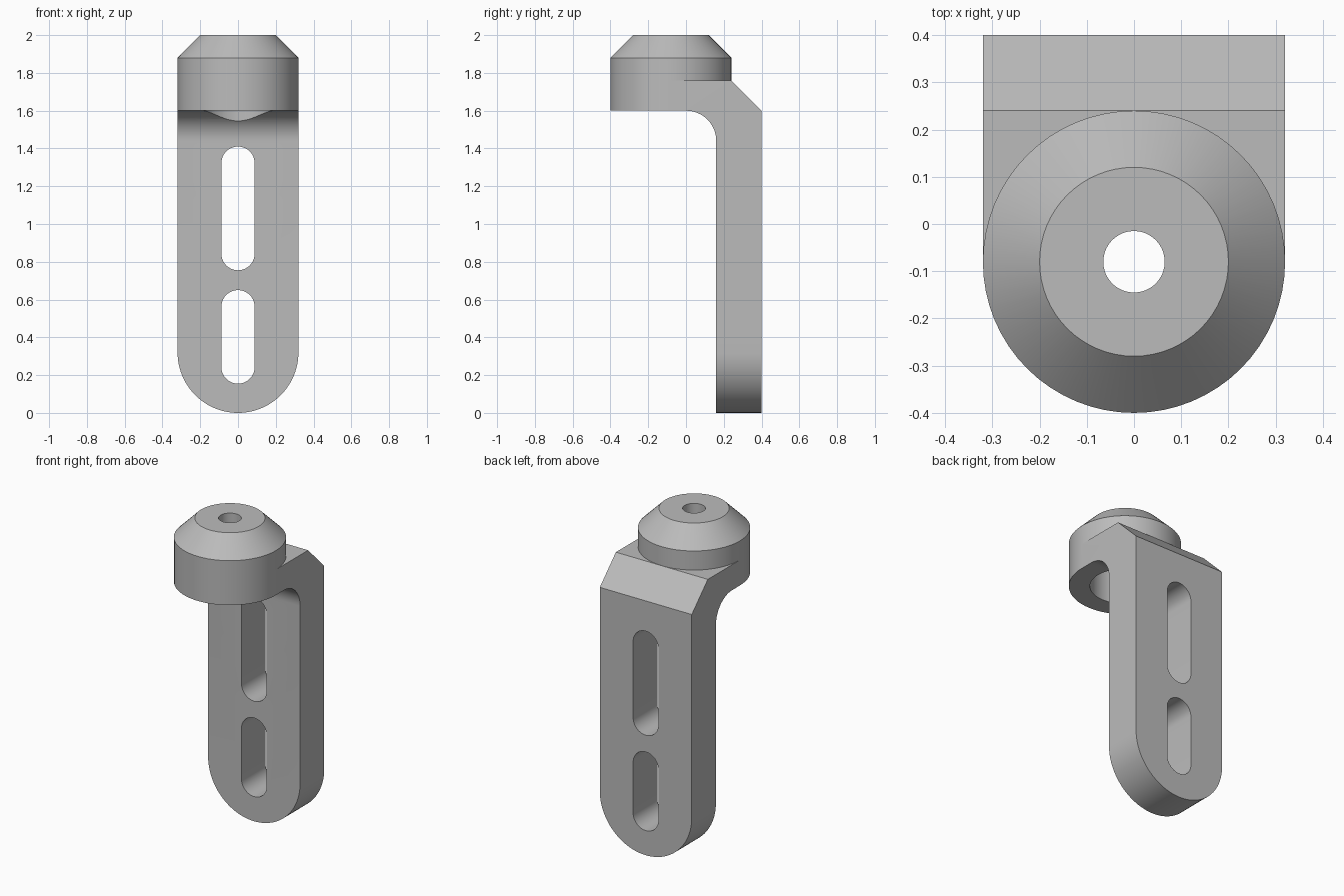
import bpy, bmesh
from math import sin, cos, pi, radians
from mathutils import Matrix, Vector

if "Cube" in bpy.data.objects:
    bpy.data.objects.remove(bpy.data.objects["Cube"])

HEAD_Y = -0.08
HALF = 0.32

grey = bpy.data.materials.new("plain grey")
grey.use_nodes = True
grey.diffuse_color = (0.5, 0.5, 0.5, 1)
grey.node_tree.nodes["Principled BSDF"].inputs["Base Color"].default_value = (0.5, 0.5, 0.5, 1)


def finish(name, bm):
    bmesh.ops.recalc_face_normals(bm, faces=bm.faces)
    mesh = bpy.data.meshes.new(name)
    bm.to_mesh(mesh)
    bm.free()
    mesh.materials.append(grey)
    obj = bpy.data.objects.new(name, mesh)
    bpy.context.collection.objects.link(obj)
    return obj


def prism(name, points, sweep):
    """Extrude a closed outline of 3D points along a vector."""
    bm = bmesh.new()
    face = bm.faces.new([bm.verts.new(p) for p in points])
    new = bmesh.ops.extrude_face_region(bm, geom=[face])["geom"]
    verts = [g for g in new if isinstance(g, bmesh.types.BMVert)]
    bmesh.ops.translate(bm, verts=verts, vec=Vector(sweep))
    return finish(name, bm)


def cone(name, r1, r2, z1, z2):
    """Upright cone or cylinder on the head axis."""
    bm = bmesh.new()
    place = Matrix.Translation((0, HEAD_Y, (z1 + z2) / 2))
    bmesh.ops.create_cone(bm, cap_ends=True, segments=64, radius1=r1, radius2=r2,
                          depth=z2 - z1, matrix=place)
    return finish(name, bm)


def arc(cx, cy, r, start, end, steps):
    angles = [radians(start + (end - start) * i / steps) for i in range(steps + 1)]
    return [(cx + r * cos(a), cy + r * sin(a)) for a in angles]


def combine(target, tool, operation):
    mod = target.modifiers.new(operation, 'BOOLEAN')
    mod.operation = operation
    mod.solver = 'EXACT'
    mod.object = tool
    bpy.context.view_layer.objects.active = target
    bpy.ops.object.modifier_apply(modifier=mod.name)
    bpy.data.objects.remove(tool)


# Side profile: arm, chamfered shoulder, upright plate, filleted inner corner
profile = [(HEAD_Y, 1.6), (HEAD_Y, 1.76), (0.24, 1.76), (0.4, 1.6), (0.4, -0.1), (0.16, -0.1)]
profile += arc(0, 1.44, 0.16, 0, 90, 16)
bracket = prism("bracket", [(-0.5, y, z) for y, z in profile], (1, 0, 0))

# Front outline with the round lower end
outline = [(HALF, 2.2), (-HALF, 2.2)] + arc(0, HALF, HALF, 180, 360, 48)
combine(bracket, prism("outline_cutter", [(x, -0.5, z) for x, z in outline], (0, 1, 0)),
        'INTERSECT')

# Two upright slots
for low, high in ((0.155, 0.65), (0.755, 1.41)):
    r = 0.088
    slot = arc(0, low + r, r, 180, 360, 20) + arc(0, high - r, r, 0, 180, 20)
    combine(bracket, prism("slot_cutter", [(x, 0.1, z) for x, z in slot], (0, 0.4, 0)),
            'DIFFERENCE')

# Round head with a tapered top, lathed as one solid
bm = bmesh.new()
rings = []
for r, z in ((HALF, 1.6), (HALF, 1.88), (0.2, 2.0)):
    rings.append([bm.verts.new((r * cos(2 * pi * i / 64), HEAD_Y + r * sin(2 * pi * i / 64), z))
                  for i in range(64)])
for a, b in zip(rings, rings[1:]):
    for i in range(64):
        j = (i + 1) % 64
        bm.faces.new((a[i], a[j], b[j], b[i]))
bm.faces.new(rings[0])
bm.faces.new(rings[-1])
combine(bracket, finish("head", bm), 'UNION')

# Wide bore from below and the small hole through the top
combine(bracket, cone("bore_cutter", 0.2, 0.2, 1.4, 1.88), 'DIFFERENCE')
combine(bracket, cone("hole_cutter", 0.065, 0.065, 1.7, 2.2), 'DIFFERENCE')

bpy.ops.object.select_all(action='DESELECT')
bracket.select_set(True)
bpy.context.view_layer.objects.active = bracket
bpy.ops.object.shade_smooth_by_angle(angle=radians(25))
